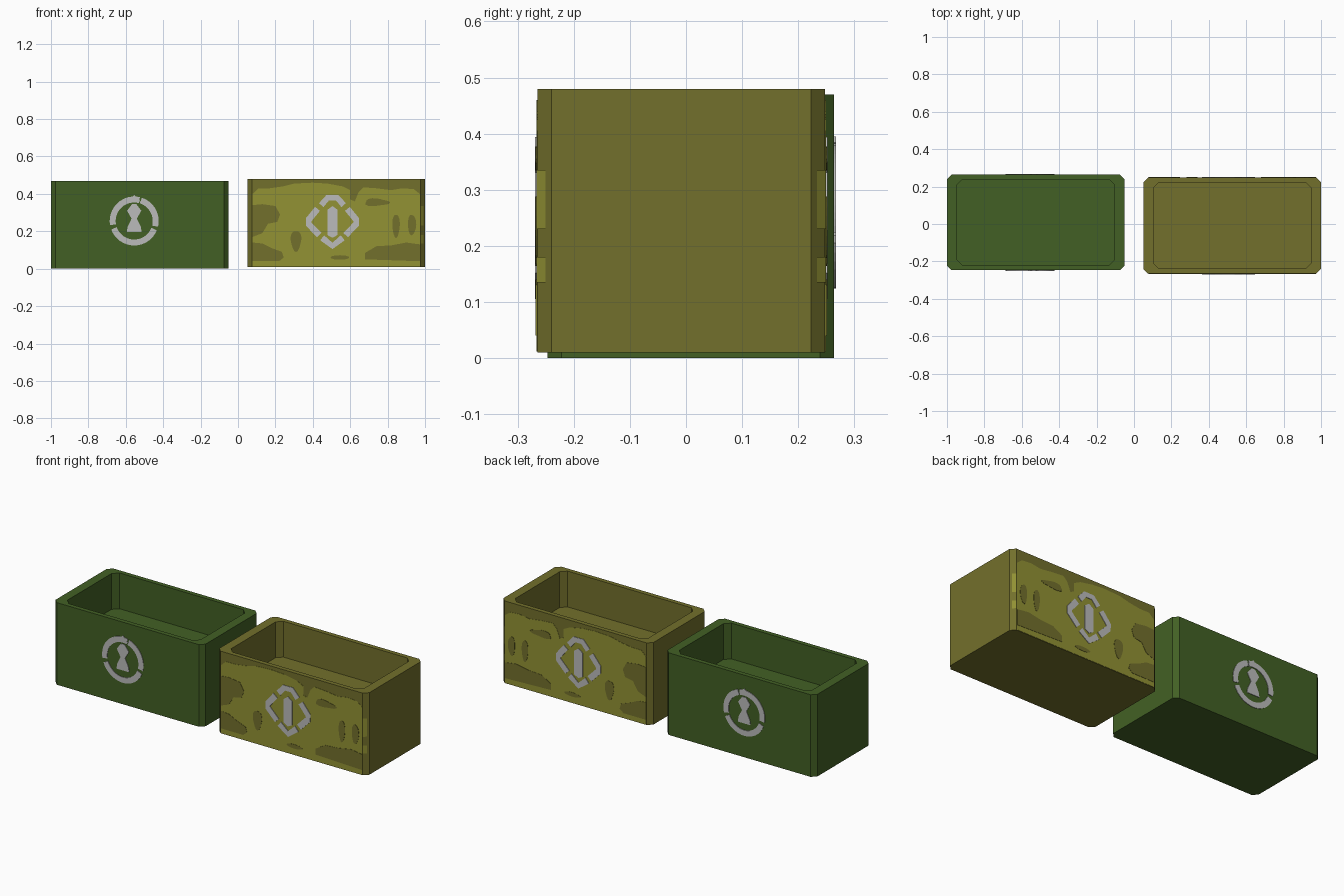
import bpy, bmesh, math

if "Cube" in bpy.data.objects:
    bpy.data.objects.remove(bpy.data.objects["Cube"])


def material(name, rgb):
    m = bpy.data.materials.new(name)
    m.diffuse_color = (*rgb, 1)
    m.use_nodes = True
    m.node_tree.nodes["Principled BSDF"].inputs["Base Color"].default_value = m.diffuse_color
    return m


GREEN = material("dark green", (0.055, 0.118, 0.018))
OLIVE = material("olive", (0.171, 0.162, 0.025))
LIGHT = material("light olive", (0.287, 0.287, 0.034))
GREY = material("pale grey", (0.50, 0.50, 0.50))


def finish(bm, name, mat):
    bmesh.ops.recalc_face_normals(bm, faces=bm.faces[:])
    me = bpy.data.meshes.new(name)
    bm.to_mesh(me)
    bm.free()
    me.materials.append(mat)
    ob = bpy.data.objects.new(name, me)
    bpy.context.collection.objects.link(ob)
    return ob


def octagon(x0, x1, y0, y1, c):
    return [(x0 + c, y0), (x1 - c, y0), (x1, y0 + c), (x1, y1 - c),
            (x1 - c, y1), (x0 + c, y1), (x0, y1 - c), (x0, y0 + c)]


def open_box(name, mat, x0, x1, y0, y1, z0, z1, wall=0.053, rim=0.026, depth=0.205):
    """Box with chamfered corners and a recessed top."""
    outer = octagon(x0, x1, y0, y1, 0.025)
    inner = octagon(x0 + wall, x1 - wall, y0 + rim, y1 - rim, 0.03)
    bm = bmesh.new()
    rings = [[bm.verts.new((x, y, z)) for x, y in pts] for pts, z in
             ((outer, z0), (outer, z1), (inner, z1), (inner, z1 - depth))]
    for a, b in zip(rings, rings[1:]):
        for i in range(8):
            j = (i + 1) % 8
            bm.faces.new((a[i], a[j], b[j], b[i]))
    bm.faces.new(rings[0])
    bm.faces.new(rings[-1])
    return finish(bm, name, mat)


def plates(name, mat, outlines, y, out, t):
    """Thin painted plates on a wall at y; out is the outward sign."""
    bm = bmesh.new()
    for pts in outlines:
        a = [bm.verts.new((x, y - out * 0.001, z)) for x, z in pts]
        b = [bm.verts.new((x, y + out * t, z)) for x, z in pts]
        bm.faces.new(a)
        bm.faces.new(b)
        for i in range(len(a)):
            j = (i + 1) % len(a)
            bm.faces.new((a[i], a[j], b[j], b[i]))
    return finish(bm, name, mat)


def blob(cx, cz, rx, rz, wob=0.0, phase=0.0, n=20):
    pts = []
    for i in range(n):
        a = 2 * math.pi * i / n
        r = 1 + wob * math.sin(3 * a + phase)
        pts.append((cx + rx * r * math.cos(a), cz + rz * r * math.sin(a)))
    return pts


def stroke(path, w):
    """Flat band of width w along an open path."""
    left, right = [], []
    for i, (x, z) in enumerate(path):
        p, q = path[max(i - 1, 0)], path[min(i + 1, len(path) - 1)]
        dx, dz = q[0] - p[0], q[1] - p[1]
        k = w / 2 / math.hypot(dx, dz)
        left.append((x - dz * k, z + dx * k))
        right.append((x + dz * k, z - dx * k))
    return left + right[::-1]


def arc(cx, cz, r, a0, a1, n=16):
    return [(cx + r * math.cos(math.radians(a0 + (a1 - a0) * i / n)),
             cz + r * math.sin(math.radians(a0 + (a1 - a0) * i / n))) for i in range(n + 1)]


# Boxes
open_box("green_box", GREEN, -1.0, -0.05, -0.247, 0.264, 0.0, 0.47)
open_box("olive_box", OLIVE, 0.05, 1.0, -0.265, 0.248, 0.01, 0.48)

# Ring mark with a waisted shape inside
cx, cz = -0.555, 0.255
ring_mark = [stroke(arc(cx, cz, 0.115, a, b), 0.032)
             for a, b in ((-14, 72), (76, 190), (200, 338))]
ring_mark.append([(cx - 0.035, cz + 0.105), (cx + 0.035, cz + 0.105), (cx, cz + 0.14)])
ring_mark.append([(cx - 0.04, 0.195), (cx + 0.04, 0.195), (cx + 0.035, 0.225),
                  (cx + 0.014, 0.268), (cx + 0.038, 0.31), (cx + 0.012, 0.345),
                  (cx - 0.012, 0.345), (cx - 0.038, 0.31), (cx - 0.014, 0.268),
                  (cx - 0.035, 0.225)])

# Diamond mark with an upright bar inside
dx, dz = 0.505, 0.25
diamond_mark = [
    stroke([(dx - 0.06, dz + 0.09), (dx - 0.025, dz + 0.13), (dx + 0.025, dz + 0.13),
            (dx + 0.06, dz + 0.09)], 0.032),
    stroke([(dx - 0.055, dz - 0.085), (dx, dz - 0.128), (dx + 0.055, dz - 0.085)], 0.034)]
for s in (-1, 1):
    diamond_mark.append(stroke([(dx + s * 0.08, dz + 0.07), (dx + s * 0.127, dz + 0.012),
                                (dx + s * 0.127, dz - 0.012), (dx + s * 0.07, dz - 0.07)], 0.034))
diamond_mark.append([(dx - 0.027, 0.18), (dx, 0.165), (dx + 0.027, 0.18),
                     (dx + 0.027, 0.315), (dx, 0.335), (dx - 0.027, 0.315)])

# Light camouflage field with a scalloped top, and dark patches over it
field = [(0.078, 0.012), (0.972, 0.012), (0.972, 0.40), (0.94, 0.425), (0.88, 0.43),
         (0.82, 0.42), (0.74, 0.43), (0.67, 0.435), (0.645, 0.41), (0.625, 0.36),
         (0.60, 0.37), (0.60, 0.42), (0.56, 0.44), (0.48, 0.455), (0.40, 0.46),
         (0.30, 0.455), (0.24, 0.44), (0.17, 0.43), (0.11, 0.43), (0.078, 0.40)]
patches = [
    [(0.078, 0.34), (0.13, 0.345), (0.20, 0.335), (0.225, 0.29), (0.21, 0.25),
     (0.16, 0.24), (0.13, 0.19), (0.078, 0.17)],
    [(0.078, 0.04), (0.22, 0.04), (0.245, 0.06), (0.235, 0.09), (0.18, 0.11),
     (0.13, 0.135), (0.078, 0.14)],
    blob(0.31, 0.15, 0.028, 0.055, 0.1),
    blob(0.845, 0.23, 0.02, 0.062, 0.06),
    blob(0.93, 0.235, 0.022, 0.055, 0.06, 1),
    blob(0.545, 0.06, 0.05, 0.012),
    blob(0.74, 0.355, 0.065, 0.02, 0.15, 2),
    [(0.68, 0.05), (0.972, 0.04), (0.972, 0.13), (0.90, 0.14), (0.82, 0.125),
     (0.74, 0.12), (0.68, 0.085)],
]

# The same markings go through to the back
for side, out, gy, oy in (("front", -1, -0.247, -0.265), ("back", 1, 0.264, 0.248)):
    plates(side + "_ring_mark", GREY, ring_mark, gy, out, 0.003)
    plates(side + "_light_field", LIGHT, [field], oy, out, 0.0015)
    plates(side + "_dark_patches", OLIVE, patches, oy, out, 0.003)
    plates(side + "_diamond_mark", GREY, diamond_mark, oy, out, 0.0045)

    # Light patches on the right-hand corner chamfer
    bm = bmesh.new()
    for z0, z1 in ((0.135, 0.18), (0.23, 0.335)):
        e = 0.0015
        bm.faces.new([bm.verts.new(p) for p in (
            (0.975 + e, oy + out * e, z0), (0.991 + e, oy - out * (0.016 - e), z0),
            (0.991 + e, oy - out * (0.016 - e), z1), (0.975 + e, oy + out * e, z1))])
    finish(bm, side + "_corner_patches", LIGHT)
